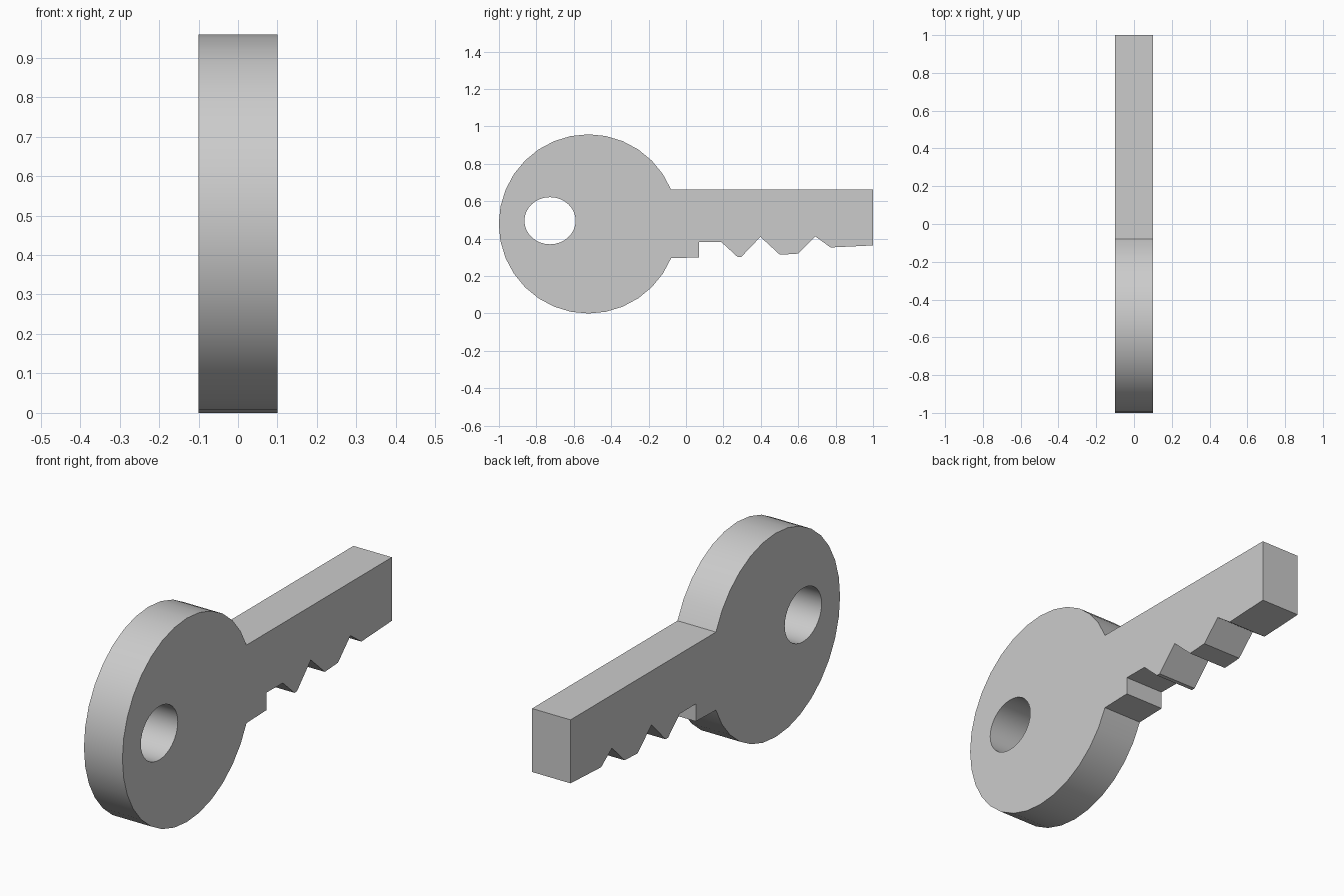
import bpy, bmesh
from math import sin, cos, radians, pi

if "Cube" in bpy.data.objects:
    bpy.data.objects.remove(bpy.data.objects["Cube"])

HALF_THICKNESS = 0.1
CY, CZ, R = -0.522, 0.479, 0.479


def arc(cy, cz, ry, rz, start, end, steps):
    """Points (y, z) along an elliptical arc, both ends included."""
    angles = [radians(start + (end - start) * i / steps) for i in range(steps + 1)]
    return [(cy + ry * cos(a), cz + rz * sin(a)) for a in angles]


# Round bow, running from the top of the blade round to its underside
bow = arc(CY, CZ, R, R, 22.5, 337.5, 28)
# Blade underside with its cuts, then tip and back to the bow
blade = [(0.07, 0.30), (0.07, 0.382), (0.19, 0.381), (0.276, 0.302),
         (0.295, 0.302), (0.398, 0.41), (0.502, 0.314), (0.60, 0.32),
         (0.692, 0.412), (0.773, 0.353), (1.0, 0.364), (1.0, bow[0][1])]
# Keyring hole
hole = arc(-0.727, 0.496, 0.137, 0.126, 0, 360, 32)[:-1]

# Filled outline with hole, extruded to thickness
curve = bpy.data.curves.new("key", 'CURVE')
curve.dimensions = '2D'
curve.fill_mode = 'BOTH'
curve.extrude = HALF_THICKNESS
for points in (bow + blade, hole):
    spline = curve.splines.new('POLY')
    spline.points.add(len(points) - 1)
    for p, (y, z) in zip(spline.points, points):
        p.co = (y, z, 0, 1)
    spline.use_cyclic_u = True

key = bpy.data.objects.new("key", curve)
bpy.context.collection.objects.link(key)
key.rotation_euler = (pi / 2, 0, pi / 2)
bpy.context.view_layer.objects.active = key
key.select_set(True)
bpy.ops.object.convert(target='MESH')
key = bpy.context.object
bpy.ops.object.transform_apply(location=False, rotation=True, scale=False)

# Weld caps to walls and shade the round walls smooth
bm = bmesh.new()
bm.from_mesh(key.data)
bmesh.ops.remove_doubles(bm, verts=bm.verts, dist=0.0005)
bmesh.ops.recalc_face_normals(bm, faces=bm.faces)
bm.to_mesh(key.data)
bm.free()
bpy.ops.object.shade_smooth_by_angle(angle=radians(25))
